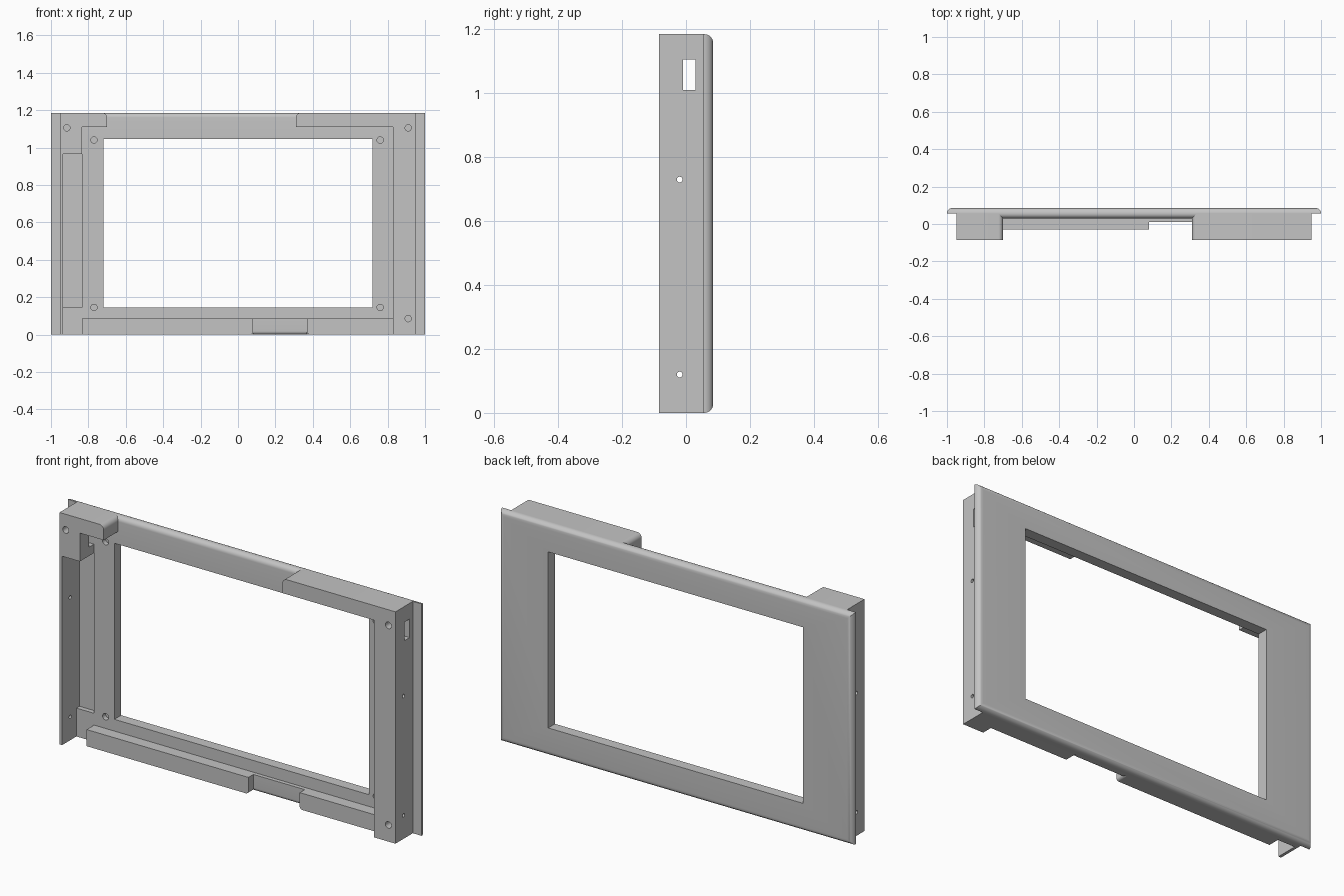
import bpy
import bmesh
import math
from mathutils import Matrix

if "Cube" in bpy.data.objects:
    bpy.data.objects.remove(bpy.data.objects["Cube"], do_unlink=True)

# One plain grey for everything
grey = bpy.data.materials.new("light_grey")
grey.use_nodes = True
grey.diffuse_color = (0.55, 0.55, 0.55, 1)
grey.node_tree.nodes["Principled BSDF"].inputs["Base Color"].default_value = (0.55, 0.55, 0.55, 1)

HEIGHT = 1.185
FRONT, RAIL, FLOOR, PLATE, BACK = -0.085, -0.03, 0.03, 0.055, 0.085
BODY = 0.95


def finish(name, bm):
    mesh = bpy.data.meshes.new(name)
    bm.to_mesh(mesh)
    bm.free()
    mesh.materials.append(grey)
    ob = bpy.data.objects.new(name, mesh)
    bpy.context.collection.objects.link(ob)
    return ob


def box(name, x, y, z, rounded=None, radius=0.025):
    """Box from (low, high) pairs; edges whose midpoint passes `rounded` are rounded."""
    bm = bmesh.new()
    bmesh.ops.create_cube(bm, size=1)
    for v in bm.verts:
        v.co = [r[0] if c < 0 else r[1] for c, r in zip(v.co, (x, y, z))]
    if rounded:
        mids = {e: (e.verts[0].co + e.verts[1].co) / 2 for e in bm.edges}
        edges = [e for e, m in mids.items() if rounded(m)]
        bmesh.ops.bevel(bm, geom=edges, offset=radius, segments=8, profile=0.5, affect='EDGES')
    return finish(name, bm)


def rod(name, centre, radius, length, axis):
    bm = bmesh.new()
    turn = Matrix.Rotation(math.pi / 2, 4, axis)
    bmesh.ops.create_cone(bm, cap_ends=True, segments=24, radius1=radius, radius2=radius,
                          depth=length, matrix=Matrix.Translation(centre) @ turn)
    return finish(name, bm)


def near(a, b):
    return abs(a - b) < 0.001


# Bezel plate with a rounded rim on the back
bezel = box("bezel", (-1, 1), (PLATE, BACK), (0, HEIGHT),
            lambda m: near(m.y, BACK), 0.028)

# Inner panel, its top front edge rounded where the rail is open
panel = box("inner_panel", (-BODY, BODY), (FLOOR, PLATE), (0, HEIGHT),
            lambda m: near(m.y, FLOOR) and near(m.z, HEIGHT), 0.0245)

# Full depth posts and walls
right_post = box("left_post", (0.83, BODY), (FRONT, PLATE), (0, HEIGHT))
corner_post = box("right_corner_post", (-BODY, -0.835), (FRONT, PLATE), (0.965, HEIGHT))
side_wall = box("right_side_wall", (-BODY, -0.935), (FRONT, PLATE), (0, 0.965))

# Top rail on both sides of the open stretch
box("top_rail_short", (-0.835, -0.7), (FRONT, PLATE), (1.11, HEIGHT),
    lambda m: near(m.x, -0.7) and near(m.z, HEIGHT))
box("top_rail_long", (0.31, 0.83), (FRONT, PLATE), (1.11, HEIGHT),
    lambda m: near(m.x, 0.31) and near(m.z, HEIGHT))

# Bottom rail with a shallow gap
box("bottom_rail_long", (-0.835, 0.08), (RAIL, PLATE), (0, 0.085),
    lambda m: near(m.x, 0.08) and near(m.z, 0), 0.015)
box("bottom_rail_short", (0.37, 0.83), (RAIL, PLATE), (0, 0.085),
    lambda m: near(m.x, 0.37) and near(m.z, 0), 0.015)
box("bottom_rail_gap", (0.08, 0.37), (0.01, PLATE), (0, 0.085),
    lambda m: near(m.y, 0.01) and near(m.z, 0), 0.018)

# Cutters: window, side pocket, cable slot, pin holes and screw holes
window = box("window_cutter", (-0.72, 0.72), (-0.2, 0.2), (0.145, 1.045))
pocket = box("pocket_cutter", (-0.935, -0.835), (-0.2, 0.2), (0.145, 0.965))
slot = box("slot_cutter", (-1.2, 1.2), (-0.01, 0.029), (1.01, 1.105))
pins = [rod("pin_cutter", (0, -0.02, z), 0.009, 2.4, 'Y') for z in (0.12, 0.73)]
floor_screws = [rod("floor_screw_cutter", (x, FLOOR, z), 0.017, 0.1, 'X')
                for x in (-0.77, 0.76) for z in (0.145, 1.04)]
post_screws = [rod("post_screw_cutter", (x, FRONT, z), 0.017, 0.12, 'X')
               for x, z in ((-0.915, 1.105), (0.91, 1.105), (0.91, 0.085))]

cuts = {
    bezel: [window],
    panel: [window, pocket] + floor_screws,
    right_post: [slot] + pins + post_screws[1:],
    corner_post: [slot, post_screws[0]],
    side_wall: pins,
}
for part, tools in cuts.items():
    for tool in tools:
        mod = part.modifiers.new("cut", 'BOOLEAN')
        mod.operation = 'DIFFERENCE'
        mod.solver = 'EXACT'
        mod.object = tool
    bpy.context.view_layer.update()
    cut_mesh = bpy.data.meshes.new_from_object(
        part.evaluated_get(bpy.context.evaluated_depsgraph_get()))
    part.modifiers.clear()
    part.data = cut_mesh

for tool in [window, pocket, slot] + pins + floor_screws + post_screws:
    bpy.data.objects.remove(tool, do_unlink=True)

# Smooth the rounded edges and keep the corners sharp
bpy.ops.object.select_all(action='DESELECT')
for ob in bpy.context.collection.objects:
    if ob.type == 'MESH':
        ob.select_set(True)
        bpy.context.view_layer.objects.active = ob
bpy.ops.object.shade_smooth_by_angle(angle=math.radians(30))
